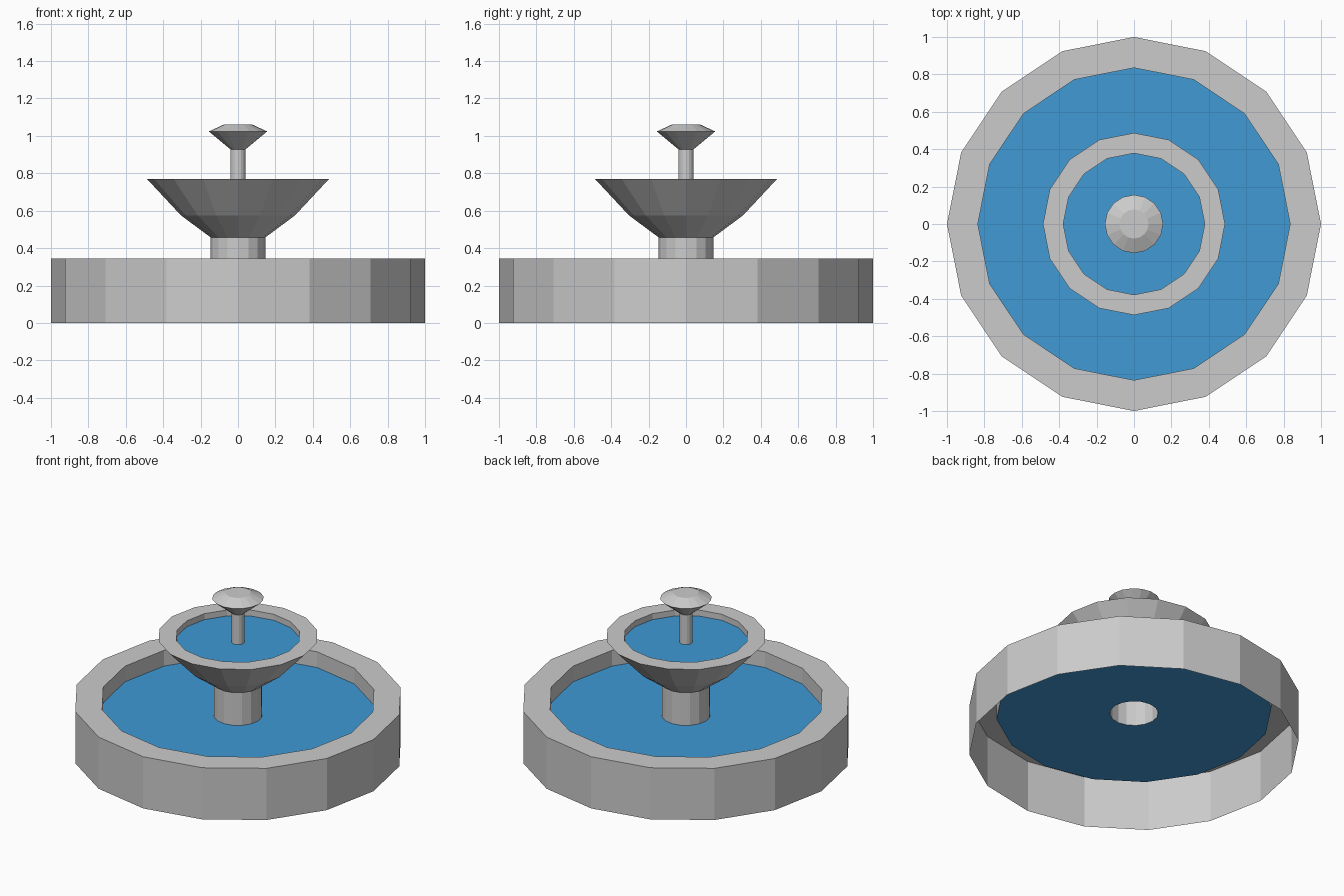
import bpy
from math import cos, sin, tau

if "Cube" in bpy.data.objects:
    bpy.data.objects.remove(bpy.data.objects["Cube"])

SIDES = 16


def lathe(name, profile, cap_top=False, material=None):
    """Revolve (radius, z) points around z as flat facets."""
    verts = [(r * cos(tau * k / SIDES), r * sin(tau * k / SIDES), z)
             for r, z in profile for k in range(SIDES)]
    faces = []
    for i in range(len(profile) - 1):
        for k in range(SIDES):
            a, b = i * SIDES + k, i * SIDES + (k + 1) % SIDES
            faces.append((a, b, b + SIDES, a + SIDES))
    if cap_top:
        start = (len(profile) - 1) * SIDES
        faces.append(tuple(range(start, start + SIDES)))
    mesh = bpy.data.meshes.new(name)
    mesh.from_pydata(verts, [], faces)
    mesh.update()
    if material:
        mesh.materials.append(material)
    obj = bpy.data.objects.new(name, mesh)
    bpy.context.collection.objects.link(obj)
    return obj


water = bpy.data.materials.new("water_blue")
water.diffuse_color = (0.05, 0.32, 0.66, 1)
water.use_nodes = True
water.node_tree.nodes["Principled BSDF"].inputs["Base Color"].default_value = water.diffuse_color

LOW_WATER, HIGH_WATER = 0.24, 0.73

# Lower basin: outer wall, rim and short inner wall, open underneath
lathe("basin", [(1.0, 0), (1.0, 0.345), (0.835, 0.345), (0.835, LOW_WATER)])
lathe("basin_water", [(0.835, LOW_WATER), (0.147, LOW_WATER)], material=water)

# Hollow pillar carrying the upper bowl
lathe("pillar", [(0.147, LOW_WATER), (0.147, 0.458)])
lathe("bowl", [(0.147, 0.458), (0.305, 0.575), (0.487, 0.77),
               (0.378, 0.77), (0.378, HIGH_WATER)])
lathe("bowl_water", [(0.378, HIGH_WATER), (0.04, HIGH_WATER)], material=water)

# Thin stem with flared finial
lathe("stem", [(0.04, HIGH_WATER), (0.04, 0.928)])
lathe("finial", [(0.04, 0.928), (0.156, 1.024), (0.078, 1.06)], cap_top=True)
